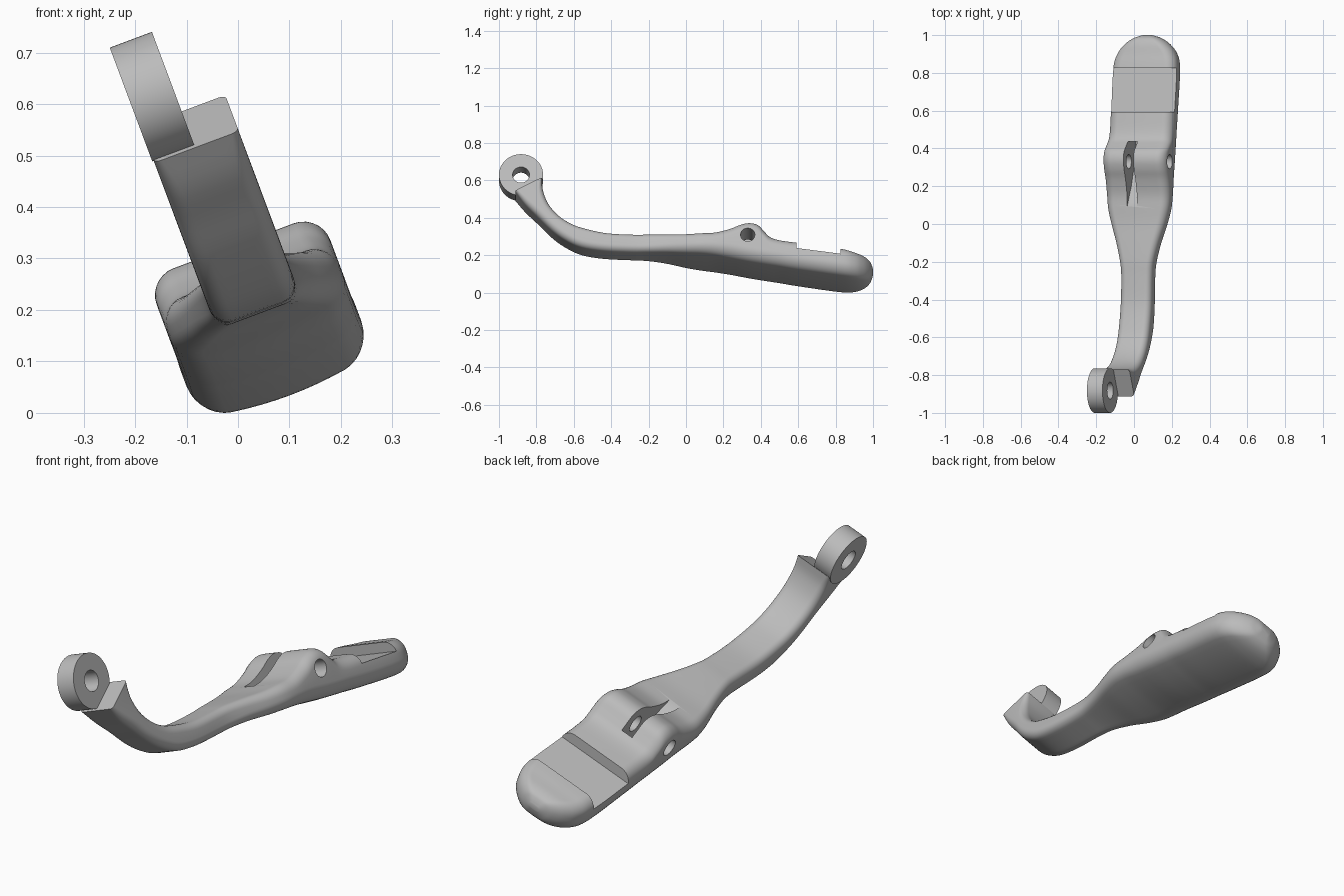
import bpy, bmesh, math
from mathutils import Matrix

if "Cube" in bpy.data.objects:
    bpy.data.objects.remove(bpy.data.objects["Cube"])

ROLL = Matrix.Rotation(math.radians(-20.5), 4, 'Y')   # whole lever leans sideways
MID = 0.103                                           # lever centre across its width

grey = bpy.data.materials.new("light grey")
grey.diffuse_color = (0.5, 0.5, 0.5, 1)
grey.use_nodes = True
grey.node_tree.nodes["Principled BSDF"].inputs["Base Color"].default_value = grey.diffuse_color


def make(name, bm):
    bmesh.ops.recalc_face_normals(bm, faces=bm.faces)
    me = bpy.data.meshes.new(name)
    bm.to_mesh(me)
    bm.free()
    me.materials.append(grey)
    ob = bpy.data.objects.new(name, me)
    bpy.context.collection.objects.link(ob)
    return ob


def loft(name, rings):
    bm = bmesh.new()
    rows = [[bm.verts.new(p) for p in ring] for ring in rings]
    n = len(rows[0])
    for a, b in zip(rows, rows[1:]):
        for i in range(n):
            j = (i + 1) % n
            bm.faces.new((a[i], a[j], b[j], b[i]))
    bm.faces.new(rows[0])
    bm.faces.new(rows[-1])
    return make(name, bm)


def prism(name, outline, x0, x1):
    return loft(name, [[(x, y, z) for y, z in outline] for x in (x0, x1)])


def circle(y, z, r, n=48):
    return [(y + r * math.cos(2 * math.pi * i / n),
             z + r * math.sin(2 * math.pi * i / n)) for i in range(n)]


def cut(ob, cutter):
    cutter.hide_render = True
    mod = ob.modifiers.new("cut", 'BOOLEAN')
    mod.operation = 'DIFFERENCE'
    mod.solver = 'EXACT'
    mod.object = cutter
    bpy.context.view_layer.objects.active = ob
    bpy.ops.object.modifier_apply(modifier=mod.name)
    bpy.data.objects.remove(cutter)


def spline(a, b, c, d, t):
    return [0.5 * (2 * q + (r - p) * t + (2 * p - 5 * q + 4 * r - s) * t * t
                   + (3 * q - p - 3 * r + s) * t ** 3) for p, q, r, s in zip(a, b, c, d)]


def section(ty, tz, by, bz, hw, r, crown):
    """Rounded rectangle between a top point and a bottom point."""
    h = math.hypot(ty - by, tz - bz)
    r = min(r, hw * 0.95, h * 0.47)
    pts = []
    for cx, cv, start in ((hw - r, h - r, 0), (r - hw, h - r, 90),
                          (r - hw, r, 180), (hw - r, r, 270)):
        for i in range(8):
            a = math.radians(start + 90 * i / 7)
            pts.append((cx + r * math.cos(a), cv + r * math.sin(a)))
        if start == 180:                               # extra points for the crowned underside
            pts += [((r - hw) * (1 - k / 4), 0) for k in range(1, 8)]
    ring = []
    for x, v in pts:
        f = v / h
        drop = crown * (1 - (x / hw) ** 2) * (1 - f)
        ring.append((MID + x, by + (ty - by) * f, bz + (tz - bz) * f - drop))
    return ring


# top y, top z, bottom y, bottom z, half width, corner radius, underside crown
bent_arm = [
    (-.77, .58, -.912, .505, .0875, .015, 0),
    (-.765, .515, -.86, .435, .0875, .03, 0),
    (-.735, .437, -.795, .368, .0875, .035, 0),
    (-.68, .37, -.72, .29, .0875, .035, 0),
    (-.61, .322, -.65, .235, .0875, .035, 0),
    (-.53, .294, -.56, .19, .0875, .035, 0),
    (-.42, .27, -.44, .168, .0875, .035, 0),
    (-.28, .262, -.29, .16, .0875, .035, 0)]
# y, top z, bottom z, half width, corner radius, underside crown
straight = [
    (-.2, .26, .158, .095, .035, 0), (-.1, .252, .152, .12, .038, .003),
    (0, .243, .141, .152, .042, .008), (.08, .242, .134, .172, .045, .012),
    (.155, .245, .126, .179, .05, .015), (.235, .267, .113, .18, .055, .018),
    (.29, .29, .103, .18, .055, .02), (.34, .3, .093, .18, .055, .02),
    (.385, .288, .085, .18, .055, .02), (.42, .25, .079, .18, .055, .02),
    (.45, .22, .074, .18, .055, .02), (.5, .202, .066, .18, .055, .02),
    (.6, .187, .048, .18, .055, .02), (.82, .155, .015, .18, .055, .02),
    (.9, .139, .008, .162, .055, .018), (.95, .131, .012, .125, .055, .014),
    (.98, .118, .024, .083, .045, .008), (.993, .1, .042, .05, .029, .004),
    (1, .08, .06, .025, .01, 0)]
stations = bent_arm + [(y, t, y, b, hw, r, c) for y, t, b, hw, r, c in straight]

# smooth lever body through the stations
ext = [stations[0]] + stations + [stations[-1]]
rings = []
for i in range(len(stations) - 1):
    for k in range(4):
        rings.append(section(*spline(*ext[i:i + 4], k / 4)))
rings.append(section(*stations[-1]))
body = loft("lever_body", rings)

# flat seat behind the thumb end, pivot slot, and cross pin hole
cut(body, prism("seat_cutter", [(.592, .141), (.827, .108), (.822, .4), (.592, .4)], -.3, .5))
cut(body, prism("slot_cutter", [(.08, .25), (.13, .222), (.2, .18), (.3, .14), (.37, .12),
                                (.437, .11), (.437, .4), (.08, .4)], .052, .108))
cut(body, prism("pin_cutter", circle(.33, .217, .038), -.3, .5))

# eyelet at the end of the bent arm
eyelet = prism("eyelet", circle(-.882, .627, .118, 64), .0125, .1)
cut(eyelet, prism("eyelet_cutter", circle(-.882, .627, .045), -.1, .3))

# lean the parts and rest them on the ground
parts = [body, eyelet]
for ob in parts:
    ob.data.transform(ROLL)
low = min(v.co.z for ob in parts for v in ob.data.vertices)
bpy.ops.object.select_all(action='DESELECT')
for ob in parts:
    ob.data.transform(Matrix.Translation((0, 0, -low)))
    ob.select_set(True)
bpy.context.view_layer.objects.active = body
bpy.ops.object.shade_smooth_by_angle(angle=math.radians(35))
